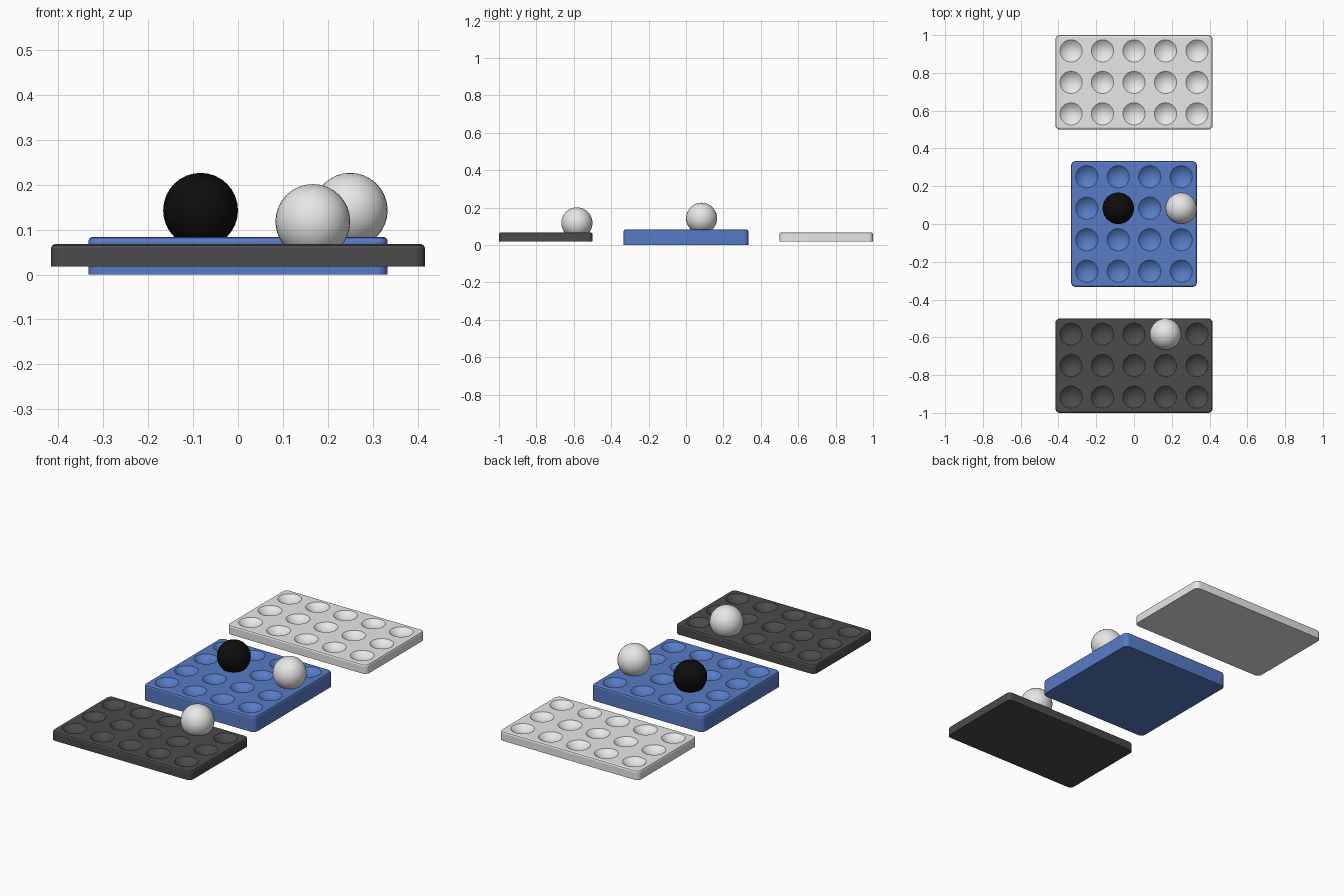
import bpy
import bmesh
import math
from mathutils import Matrix

cube = bpy.data.objects.get("Cube")
if cube:
    bpy.data.objects.remove(cube, do_unlink=True)

PITCH = 1 / 6          # spacing of the dimples
BALL_R = PITCH / 2
LIFT = 0.059           # ball centre above the board surface


def material(name, color):
    m = bpy.data.materials.new(name)
    m.use_nodes = True
    m.diffuse_color = (*color, 1)
    m.node_tree.nodes["Principled BSDF"].inputs["Base Color"].default_value = (*color, 1)
    return m


def finish(name, bm, mat):
    mesh = bpy.data.meshes.new(name)
    bm.to_mesh(mesh)
    bm.free()
    obj = bpy.data.objects.new(name, mesh)
    bpy.context.collection.objects.link(obj)
    mesh.materials.append(mat)
    return obj


def select(obj):
    bpy.ops.object.select_all(action="DESELECT")
    obj.select_set(True)
    bpy.context.view_layer.objects.active = obj


def smooth(obj):
    select(obj)
    bpy.ops.object.shade_smooth_by_angle(angle=math.radians(20))


def add_sphere(bm, x, y, z):
    bmesh.ops.create_uvsphere(bm, u_segments=32, v_segments=16, radius=BALL_R,
                              matrix=Matrix.Translation((x, y, z)))


def board(name, cols, rows, y, z0, z1, mat):
    # Slab with rounded corners and a softened top edge
    bm = bmesh.new()
    bmesh.ops.create_cube(bm, size=1, matrix=Matrix.Translation((0, y, (z0 + z1) / 2))
                          @ Matrix.Diagonal((cols * PITCH, rows * PITCH, z1 - z0, 1)))
    upright = [e for e in bm.edges if abs(e.verts[0].co.z - e.verts[1].co.z) > 0.01]
    bmesh.ops.bevel(bm, geom=upright, offset=0.025, segments=6, profile=0.5, affect="EDGES")
    rim = [e for e in bm.edges if all(v.co.z > z1 - 0.001 for v in e.verts)]
    bmesh.ops.bevel(bm, geom=rim, offset=0.01, segments=2, profile=0.5, affect="EDGES")
    bmesh.ops.recalc_face_normals(bm, faces=bm.faces)
    obj = finish(name, bm, mat)

    # Grid of spherical dimples cut from the top
    bm = bmesh.new()
    for i in range(cols):
        for j in range(rows):
            add_sphere(bm, (i - (cols - 1) / 2) * PITCH,
                       y + (j - (rows - 1) / 2) * PITCH, z1 + LIFT)
    cutter = finish("dimple_cutter", bm, mat)
    cutter.hide_render = True
    mod = obj.modifiers.new("dimples", "BOOLEAN")
    mod.operation = "DIFFERENCE"
    mod.solver = "EXACT"
    mod.object = cutter
    select(obj)
    bpy.ops.object.modifier_apply(modifier=mod.name)
    bpy.data.objects.remove(cutter, do_unlink=True)
    smooth(obj)


def ball(name, x, y, z, mat):
    bm = bmesh.new()
    add_sphere(bm, x, y, z)
    smooth(finish(name, bm, mat))


blue = material("blue", (0.095, 0.2, 0.56))
dark = material("dark_grey", (0.07, 0.07, 0.07))
light = material("light_grey", (0.8, 0.8, 0.8))
black = material("black", (0.004, 0.004, 0.004))

# Game board and the two storage trays
board("game_board", 4, 4, 0, 0, 0.084, blue)
board("front_tray", 5, 3, -0.75, 0.018, 0.068, dark)
board("back_tray", 5, 3, 0.75, 0.018, 0.068, light)

# Balls
ball("black_ball", -PITCH / 2, PITCH / 2, 0.143, black)
ball("white_ball_on_board", 1.5 * PITCH, PITCH / 2, 0.143, light)
ball("white_ball_on_tray", PITCH, -3.5 * PITCH, 0.118, light)
